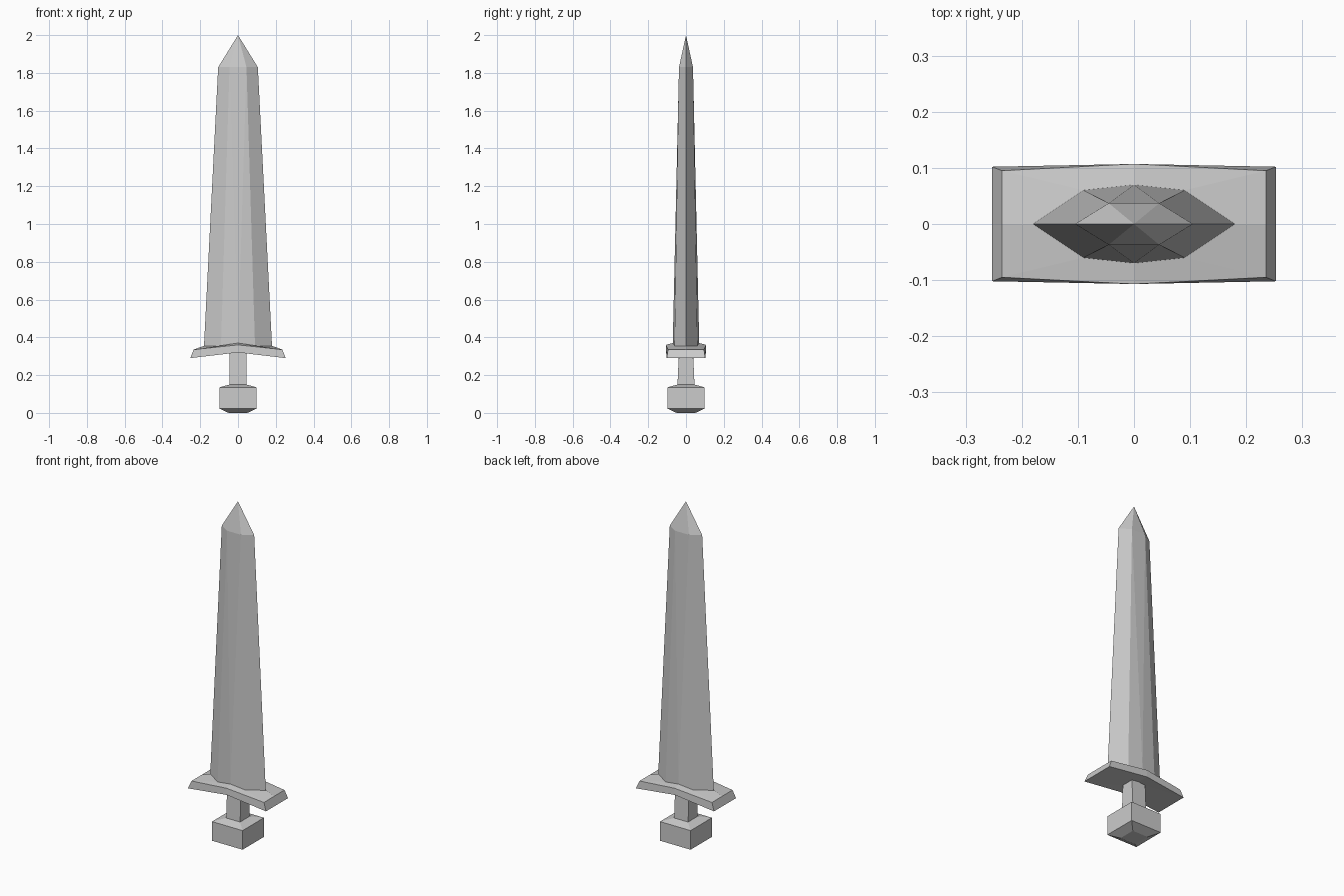
import bpy
from mathutils import Vector

if "Cube" in bpy.data.objects:
    bpy.data.objects.remove(bpy.data.objects["Cube"])

# One quarter of the sword as named points (mirrored over x and y)
P = {
    # blade: base ring, shoulder ring, tip
    "b0": (0, .07, .37), "b1": (.09, .06, .355), "b2": (.18, 0, .355),
    "s0": (0, .037, 1.83), "s1": (.045, .037, 1.83), "s2": (.105, 0, 1.83),
    "tip": (0, 0, 2.0),
    # guard: upper and lower outline
    "u0": (0, .107, .36), "u1": (.235, .095, .335), "u2": (.235, 0, .335),
    "l0": (0, .105, .32), "l1": (.253, .102, .29), "l2": (.253, 0, .29),
    # grip top
    "g0": (0, .037, .32), "g1": (.045, .037, .315), "g2": (.045, 0, .315),
    "end": (0, 0, 0),
}


def square_ring(key, half, z):
    P.update({key + "0": (0, half, z), key + "1": (half, half, z), key + "2": (half, 0, z)})


square_ring("k", .045, .15)    # grip base
square_ring("p", .099, .135)   # pommel upper edge
square_ring("q", .099, .023)   # pommel lower edge
square_ring("r", .05, 0)       # pommel underside


def band(a, b):
    """Two quads joining a pair of quarter rings."""
    return [[a + "0", a + "1", b + "1", b + "0"], [a + "1", a + "2", b + "2", b + "1"]]


def quarter_part(name, faces, mid_z):
    """Mesh a quarter, face it outwards, and mirror it into a whole part."""
    keys = sorted({k for f in faces for k in f})
    index = []
    for f in faces:
        pts = [Vector(P[k]) for k in f]
        centre = sum(pts, Vector()) / len(pts)
        normal = (pts[1] - pts[0]).cross(pts[2] - pts[0])
        ids = [keys.index(k) for k in f]
        index.append(ids if normal.dot(centre - Vector((0, 0, mid_z))) > 0 else ids[::-1])
    mesh = bpy.data.meshes.new(name)
    mesh.from_pydata([P[k] for k in keys], [], index)
    obj = bpy.data.objects.new(name, mesh)
    bpy.context.collection.objects.link(obj)
    mirror = obj.modifiers.new("Mirror", "MIRROR")
    mirror.use_axis = (True, True, False)
    mirror.merge_threshold = .0005


# Blade: faceted taper and pointed tip
quarter_part("blade", [["b0", "b1", "s1"], ["b0", "s1", "s0"], ["b1", "b2", "s2", "s1"],
                       ["s0", "s1", "tip"], ["s1", "s2", "tip"]], 1.0)
# Crossguard: drooping bar, open where the blade and grip join
quarter_part("crossguard", band("u", "b") + band("u", "l") + band("l", "g"), .335)
# Grip: square shaft
quarter_part("grip", band("g", "k"), .23)
# Pommel: chamfered block
quarter_part("pommel", band("k", "p") + band("p", "q") + band("q", "r")
             + [["r0", "r1", "r2", "end"]], .08)
